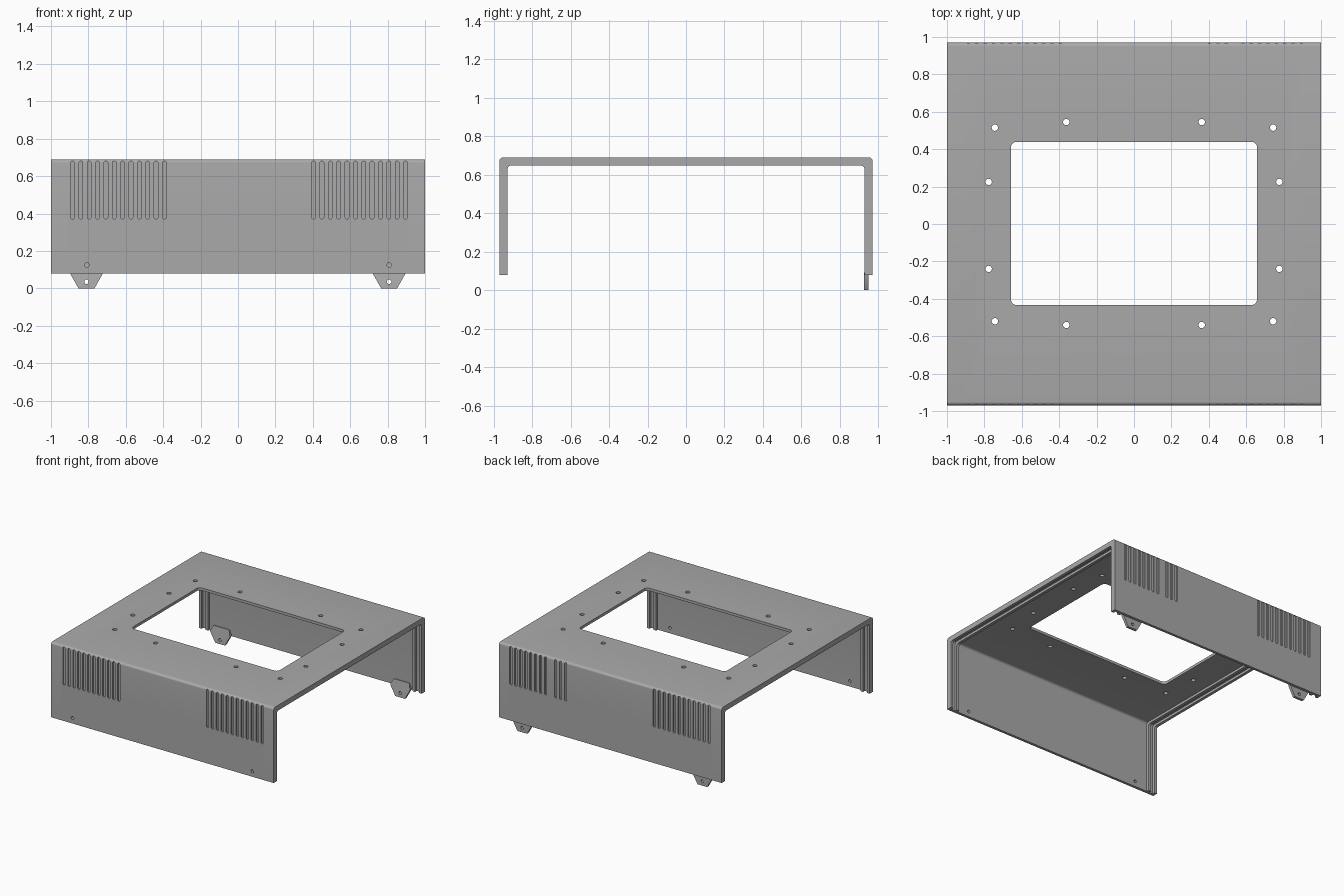
import bpy
import bmesh
from math import cos, sin, pi, radians
from mathutils import Matrix, Vector

START = bpy.data.objects.get("Cube")
if START:
    bpy.data.objects.remove(START)

DEPTH, TOP, BOTTOM = 0.97, 0.69, 0.08      # half depth, top and lower rim of the cover
SHEET, RIB = 0.022, 0.042                  # wall thickness, thickness at the ribs

grey = bpy.data.materials.new("satin grey")
grey.use_nodes = True
grey.diffuse_color = (0.4, 0.4, 0.4, 1)
grey.node_tree.nodes["Principled BSDF"].inputs["Base Color"].default_value = (0.4, 0.4, 0.4, 1)


def make_object(name, bm):
    bmesh.ops.recalc_face_normals(bm, faces=bm.faces)
    mesh = bpy.data.meshes.new(name)
    bm.to_mesh(mesh)
    bm.free()
    mesh.materials.append(grey)
    obj = bpy.data.objects.new(name, mesh)
    bpy.context.collection.objects.link(obj)
    return obj


def rounded_rect(w, h, r, steps):
    """Outline of a rounded rectangle centred on the origin."""
    pts = []
    for i, (sx, sy) in enumerate([(1, 1), (-1, 1), (-1, -1), (1, -1)]):
        for k in range(steps + 1):
            a = (i + k / steps) * pi / 2
            pts.append((sx * (w / 2 - r) + r * cos(a), sy * (h / 2 - r) + r * sin(a)))
    return pts


def prism(bm, outline, centre, thickness, upright=False):
    """Extrude an outline through its centre, along z or (upright) along y."""
    place = Matrix.Translation(centre)
    if upright:
        place = place @ Matrix.Rotation(pi / 2, 4, "X")
    low, high = ([bm.verts.new(place @ Vector((x, y, s * thickness / 2))) for x, y in outline]
                 for s in (-1, 1))
    bm.faces.new(low[::-1])
    bm.faces.new(high)
    for i in range(len(low)):
        j = (i + 1) % len(low)
        bm.faces.new((low[i], low[j], high[j], high[i]))


def circle(r, n=20):
    return [(r * cos(2 * pi * i / n), r * sin(2 * pi * i / n)) for i in range(n)]


def cut(obj, bm):
    """Subtract the shapes gathered in bm."""
    bmesh.ops.remove_doubles(bm, verts=bm.verts, dist=1e-5)
    cutter = make_object("cutter", bm)
    cutter.hide_render = True
    mod = obj.modifiers.new("cut", "BOOLEAN")
    mod.operation, mod.solver, mod.object = "DIFFERENCE", "EXACT", cutter
    select(obj)
    bpy.ops.object.modifier_apply(modifier=mod.name)
    bpy.data.objects.remove(cutter)


def select(obj):
    bpy.ops.object.select_all(action="DESELECT")
    obj.select_set(True)
    bpy.context.view_layer.objects.active = obj


def arch(inset, r):
    """Upside-down U with rounded corners, from front rim to back rim."""
    y, z = DEPTH - inset, TOP - inset
    half = [(-y, BOTTOM)]
    for k in range(7):
        a = pi - k * pi / 12
        half.append((-y + r + r * cos(a), z - r + r * sin(a)))
    return half + [(-p, q) for p, q in reversed(half)]


# Cover: U sections lofted along x, with two ribs forming a panel slot at each end
def section(thickness):
    return arch(0, 0.02) + arch(thickness, 0.02)[::-1]


half = [(1.0, RIB), (0.977, RIB), (0.977, SHEET), (0.942, SHEET),
        (0.942, RIB), (0.918, RIB), (0.918, SHEET)]
stations = [(-x, t) for x, t in half] + half[::-1]
bm = bmesh.new()
loops = [[bm.verts.new((x, y, z)) for y, z in section(t)] for x, t in stations]
for a, b in zip(loops, loops[1:]):
    for i in range(len(a)):
        j = (i + 1) % len(a)
        bm.faces.new((a[i], a[j], b[j], b[i]))
bm.faces.new(loops[0])
bm.faces.new(loops[-1])
bmesh.ops.remove_doubles(bm, verts=bm.verts, dist=1e-5)
cover = make_object("cover", bm)

# Large rounded opening and screw holes in the top
bm = bmesh.new()
prism(bm, rounded_rect(1.316, 0.873, 0.03, 6), (0, 0.003, TOP), 0.2)
for x, y_back, y_front in [(0.777, 0.225, -0.24), (0.744, 0.515, -0.52), (0.362, 0.545, -0.54)]:
    for side in (-1, 1):
        for y in (y_back, y_front):
            prism(bm, circle(0.017), (side * x, y, TOP), 0.2)

# Screw holes in the front wall
for side in (-1, 1):
    prism(bm, circle(0.012), (side * 0.808, -DEPTH, 0.125), 0.2, True)

# Blind vertical grooves, two groups on the front and on the back
slot = rounded_rect(0.02, 0.31, 0.0099, 5)
for wall in (-DEPTH, DEPTH):
    for first in (-0.885, 0.404):
        for i in range(12):
            prism(bm, slot, (first + i * 0.0447, wall, 0.526), 0.022, True)
cut(cover, bm)

# Mounting tabs on the inside of the back wall, with a sloping top
for name, x in (("right_mounting_tab", -0.81), ("left_mounting_tab", 0.808)):
    bm = bmesh.new()
    outline = [(-0.043, 0), (0.043, 0), (0.088, 0.08), (0.088, 0.09),
               (0.07, 0.128), (-0.07, 0.128), (-0.088, 0.09), (-0.088, 0.08)]
    prism(bm, outline, (x, 0.937, 0), 0.022, True)
    for v in bm.verts:
        if v.co.z > 0.12 and v.co.y < 0.937:
            v.co.y += 0.016
    tab = make_object(name, bm)
    bm = bmesh.new()
    prism(bm, circle(0.012), (x, 0.937, 0.035), 0.1, True)
    cut(tab, bm)

# Smooth the bends and hole walls, keep the edges crisp
for obj in [cover] + [o for o in bpy.data.objects if o.name.endswith("mounting_tab")]:
    select(obj)
    bpy.ops.object.shade_smooth_by_angle(angle=radians(30))
